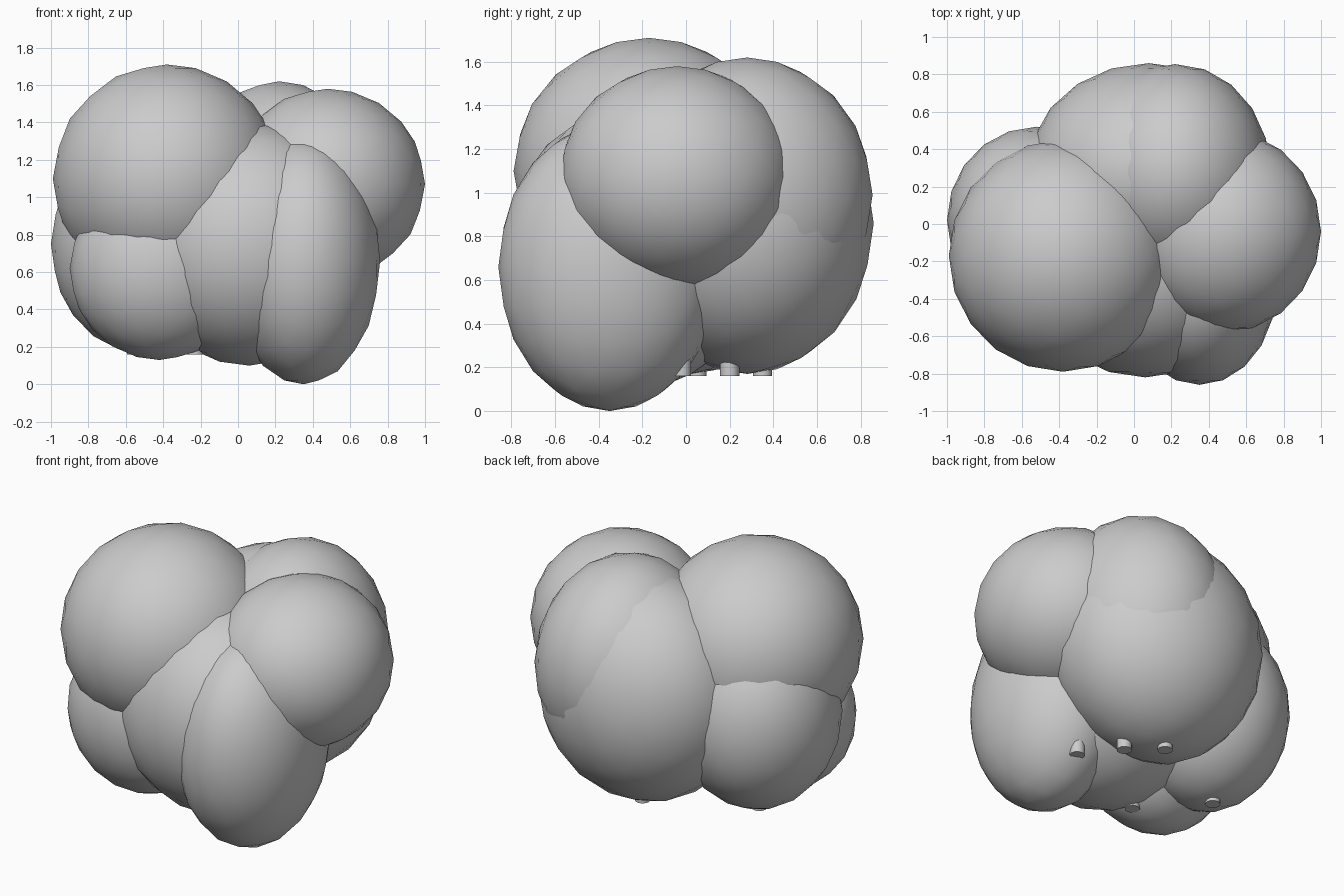
import bpy

if "Cube" in bpy.data.objects:
    bpy.data.objects.remove(bpy.data.objects["Cube"])

# Overlapping rounded lobes: name, centre, radii
LOBES = [
    ("upper_front_left_lobe", (-0.38, -0.17, 1.10), (0.61, 0.62, 0.61)),
    ("right_lobe", (0.48, -0.04, 1.07), (0.52, 0.54, 0.51)),
    ("lower_front_right_lobe", (0.35, -0.35, 0.66), (0.41, 0.51, 0.66)),
    ("front_middle_lobe", (0.06, -0.23, 0.75), (0.63, 0.59, 0.65)),
    ("lower_front_left_lobe", (-0.42, -0.33, 0.62), (0.48, 0.385, 0.49)),
    ("lower_back_left_lobe", (-0.52, 0.02, 0.75), (0.48, 0.50, 0.58)),
    ("back_lobe", (0.08, 0.28, 0.86), (0.65, 0.58, 0.69)),
    ("upper_back_right_lobe", (0.22, 0.28, 0.99), (0.51, 0.575, 0.63)),
]

# Short stems under the cluster: x, y
STEMS = [(0.41, -0.02), (0.24, 0.20), (0.06, 0.35), (-0.23, -0.29), (-0.55, 0.05)]


def shade_smooth(obj):
    for p in obj.data.polygons:
        p.use_smooth = True


def lobe(name, centre, radii):
    bpy.ops.mesh.primitive_ico_sphere_add(subdivisions=3, radius=1, location=centre)
    obj = bpy.context.object
    obj.name = name
    obj.scale = radii
    bpy.ops.object.transform_apply(location=False, rotation=False, scale=True)
    shade_smooth(obj)


def stem(index, x, y, bottom=0.16, top=0.55):
    bpy.ops.mesh.primitive_cylinder_add(vertices=12, radius=0.044, depth=top - bottom,
                                        location=(x, y, (top + bottom) / 2))
    bpy.context.object.name = f"stem_{index}"
    bpy.ops.object.shade_smooth_by_angle()


for spec in LOBES:
    lobe(*spec)
for i, (x, y) in enumerate(STEMS, 1):
    stem(i, x, y)
